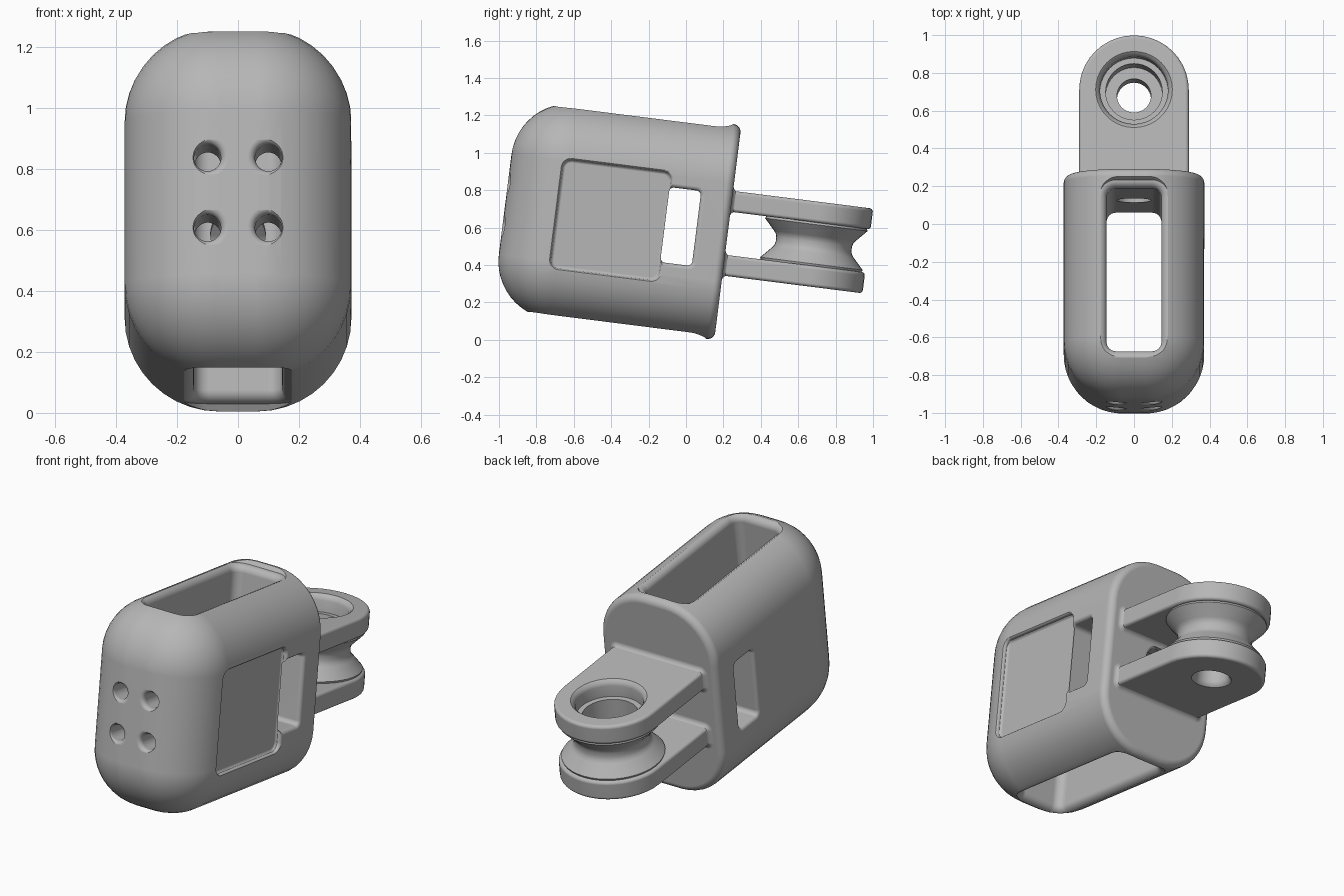
import bpy, bmesh, math
from mathutils import Matrix

if "Cube" in bpy.data.objects:
    bpy.data.objects.remove(bpy.data.objects["Cube"], do_unlink=True)

MID = 0.5975          # height of the symmetry plane before tilting
TILT = math.radians(-7.2)
AXES = {"X": lambda u, v, w: (w, u, v),
        "Y": lambda u, v, w: (u, w, v),
        "Z": lambda u, v, w: (u, v, w)}


def outline(hu, hv, r, r_back, steps=10):
    """Rounded rectangle; r_back rounds the two corners on the -v side."""
    pts = []
    for k, (su, sv) in enumerate([(1, 1), (-1, 1), (-1, -1), (1, -1)]):
        rad = r if sv > 0 else r_back
        for i in range(steps + 1):
            a = (k + i / steps) * math.pi / 2
            pts.append((su * (hu - rad) + rad * math.cos(a),
                        sv * (hv - rad) + rad * math.sin(a)))
    return pts


def loft(name, axis, centre, rings):
    """Skin a stack of rings (w, hu, hv, r[, r_back, dv]) along an axis."""
    bm = bmesh.new()
    rows = []
    for w, hu, hv, r, *extra in rings:
        r_back, dv = extra if extra else (r, 0)
        rows.append([bm.verts.new(AXES[axis](centre[0] + u, centre[1] + dv + v, w))
                     for u, v in outline(hu, hv, r, r_back)])
    n = len(rows[0])
    for a, b in zip(rows, rows[1:]):
        for i in range(n):
            j = (i + 1) % n
            bm.faces.new((a[i], a[j], b[j], b[i]))
    bm.faces.new(rows[0])
    bm.faces.new(rows[-1])
    bmesh.ops.remove_doubles(bm, verts=bm.verts, dist=1e-5)
    bmesh.ops.recalc_face_normals(bm, faces=bm.faces)
    mesh = bpy.data.meshes.new(name)
    bm.to_mesh(mesh)
    bm.free()
    ob = bpy.data.objects.new(name, mesh)
    bpy.context.collection.objects.link(ob)
    return ob


def fillet(w, d, f, steps=6):
    """Quarter round ending at surface w, facing d: list of (w, offset)."""
    angles = [i / steps * math.pi / 2 for i in range(steps + 1)]
    return [(w - d * f * (1 - math.sin(a)), f * (1 - math.cos(a))) for a in angles]


def flare(w, d, f):
    """Mouth of a cutter with a rounded lip."""
    return fillet(w, d, f) + [(w + d * 0.1, f)]


def grow(stations, hu, hv, r, sign=1):
    return [(w, hu + sign * o, hv + sign * o, max(r + sign * o, 0)) for w, o in stations]


def combine(target, other, operation):
    mod = target.modifiers.new(operation, "BOOLEAN")
    mod.object, mod.operation, mod.solver = other, operation, "EXACT"
    bpy.context.view_layer.objects.active = target
    bpy.ops.object.modifier_apply(modifier=mod.name)
    bpy.data.objects.remove(other, do_unlink=True)


# Housing: large rounding on the front, small on the back rim
housing = loft("housing_mount", "Y", (0, MID),
               grow(fillet(-1.05, -1, 0.31, 12)[::-1] + fillet(0.15, 1, 0.04),
                    0.372, 0.579, 0.31, -1))

# Round hole in the back wall
combine(housing, loft("back_hole", "Y", (0, MID),
                      grow([(-0.03, 0)] + flare(0.15, 1, 0.02), 0.09, 0.09, 0.09)),
        "DIFFERENCE")

# Two arms with rounded tips and filleted roots
for side in (-1, 1):
    z = MID - 0.004 + side * 0.172
    stations = fillet(z - 0.056, -1, 0.018)[::-1] + fillet(z + 0.056, 1, 0.018)
    rings = [(w, 0.29 - o, 0.4025 - o / 2, 0.29 - o, 0, -o / 2) for w, o in stations]
    combine(housing, loft("arm", "Z", (0, 0.5025), rings), "UNION")
    f = 0.03
    root = [(0.12, f)] + [(0.15 + o, 0.15 - w) for w, o in fillet(0.15, 1, f)]
    combine(housing, loft("arm_root", "Y", (0, z), grow(root, 0.287, 0.053, 0.018)), "UNION")

# Waisted spool between the arms
half = [(0.135, 0.265), (0.105, 0.276), (0.045, 0.22), (0.03, 0.209), (0.012, 0.204)]
profile = [(-w, r) for w, r in half] + [(w, r) for w, r in half[::-1]]
combine(housing, loft("spool", "Z", (0, 0.614),
                      [(MID - 0.004 + w, r, r, r) for w, r in profile]), "UNION")

# Stepped bore down through the arms and spool
bore = [(0.3, 0.115), (0.36, 0.115), (0.375, 0.1), (0.395, 0.09), (0.56, 0.09),
        (0.56, 0.15), (0.725, 0.15), (0.725, 0.18), (0.79, 0.18), (0.81, 0.19),
        (0.825, 0.207), (0.92, 0.207)]
combine(housing, loft("bore", "Z", (0, 0.614), [(w, r, r, r) for w, r in bore]), "DIFFERENCE")

# Shallow recess on the left side
recess = [(0.34, -0.015), (0.344, -0.006), (0.352, 0)] + flare(0.373, 1, 0.018)
combine(housing, loft("side_recess", "X", (-0.478, 0.585),
                      grow(recess, 0.292, 0.292, 0.045)), "DIFFERENCE")

# Slot through both sides
slot = flare(-0.372, -1, 0.022)[::-1] + flare(0.372, 1, 0.022)
combine(housing, loft("side_slot", "X", (-0.104, MID),
                      grow(slot, 0.085, 0.202, 0.025)), "DIFFERENCE")

# Four holes in the front
for x in (-0.1, 0.1):
    for dz in (-0.116, 0.116):
        hole = flare(-1.05, -1, 0.025)[::-1] + [(-0.78, 0)]
        combine(housing, loft("front_hole", "Y", (x, MID + dz),
                              grow(hole, 0.044, 0.044, 0.044)), "DIFFERENCE")

# Tall cavity open at top and bottom
mouth = fillet(MID + 0.556, 1, 0.04) + [(MID + 0.585, 0.06), (MID + 0.7, 0.06)]
cavity = [(2 * MID - w, o) for w, o in mouth[::-1]] + mouth
combine(housing, loft("cavity", "Z", (0, -0.385),
                      grow(cavity, 0.145, 0.435, 0.05)), "DIFFERENCE")

# Tilt, colour and shade
housing.data.transform(Matrix.Rotation(TILT, 4, "X"))
grey = bpy.data.materials.new("plain_grey")
grey.use_nodes = True
colour = (0.47, 0.47, 0.47, 1)
grey.diffuse_color = colour
grey.node_tree.nodes["Principled BSDF"].inputs["Base Color"].default_value = colour
housing.data.materials.clear()
housing.data.materials.append(grey)

bpy.ops.object.select_all(action="DESELECT")
housing.select_set(True)
bpy.context.view_layer.objects.active = housing
bpy.ops.object.shade_smooth_by_angle(angle=math.radians(30))
normals = housing.modifiers.new("even_shading", "WEIGHTED_NORMAL")
normals.keep_sharp = True
